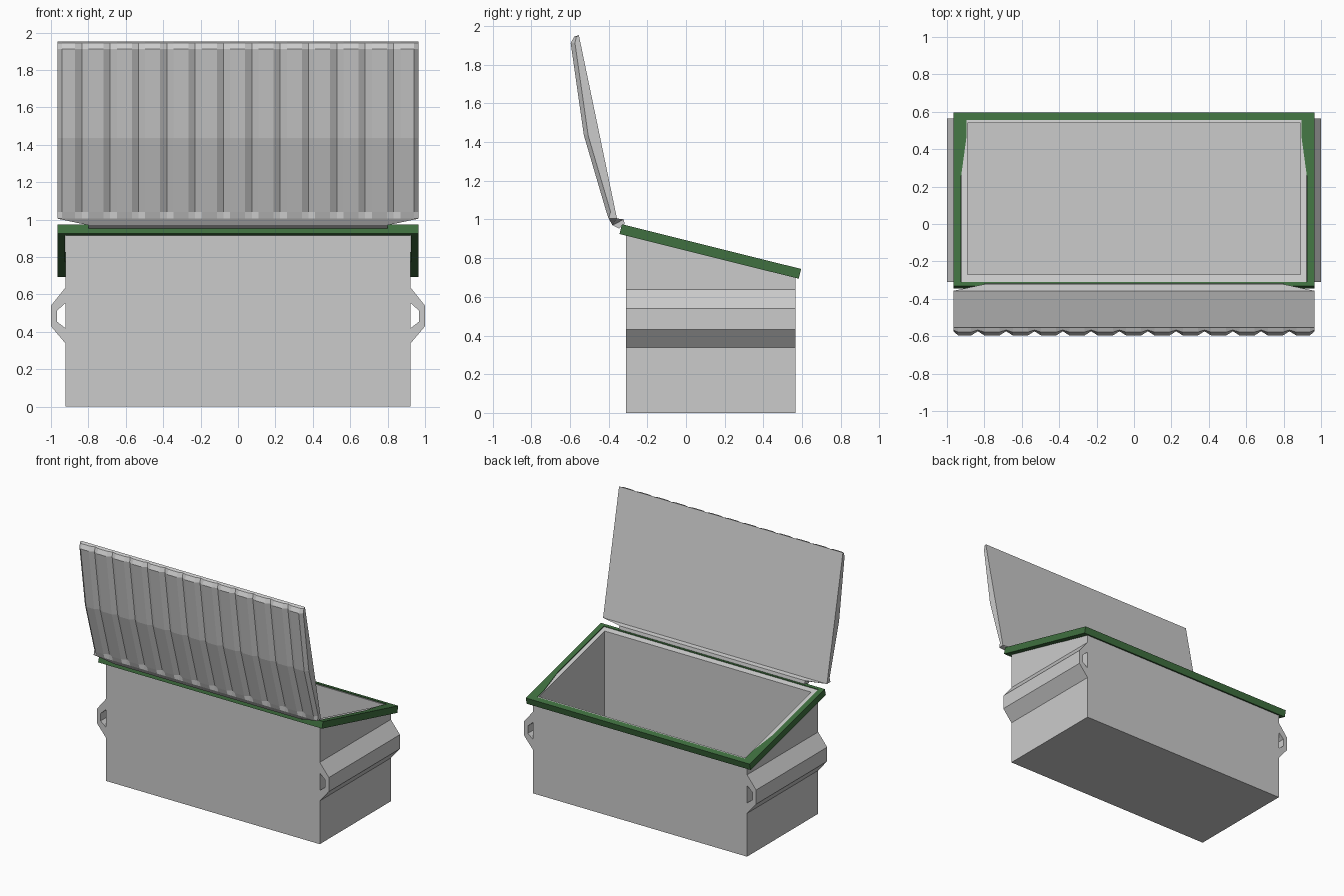
import bpy, bmesh, math

if "Cube" in bpy.data.objects:
    bpy.data.objects.remove(bpy.data.objects["Cube"])

TILT = math.radians(14)


def top_z(y):
    """Height of the sloping rim plane at a given y."""
    return 0.975 - math.tan(TILT) * (y + 0.331)


def make(name, verts, faces, color=None):
    me = bpy.data.meshes.new(name)
    me.from_pydata(verts, [], faces)
    bm = bmesh.new()
    bm.from_mesh(me)
    bmesh.ops.recalc_face_normals(bm, faces=bm.faces)
    bm.to_mesh(me)
    bm.free()
    ob = bpy.data.objects.new(name, me)
    bpy.context.collection.objects.link(ob)
    if color:
        mat = bpy.data.materials.new(name + "_paint")
        mat.diffuse_color = color
        mat.use_nodes = True
        mat.node_tree.nodes["Principled BSDF"].inputs["Base Color"].default_value = mat.diffuse_color
        me.materials.append(mat)
    return ob


def bridge(a, b, n, closed=True):
    """Quads between two rows of n vertices starting at indices a and b."""
    return [(a + i, a + (i + 1) % n, b + (i + 1) % n, b + i)
            for i in range(n if closed else n - 1)]


def rect(x, y0, y1):
    return [(-x, y0), (x, y0), (x, y1), (-x, y1)]


# Open bin body with sloping top edge
outer = rect(0.922, -0.31, 0.565)
inner = rect(0.89, -0.27, 0.54)
v = [(x, y, 0) for x, y in outer]
v += [(x, y, top_z(y) - 0.005) for x, y in outer]
v += [(x, y, top_z(y) - 0.005) for x, y in inner]
v += [(x, y, 0.03) for x, y in inner]
f = bridge(0, 4, 4) + bridge(4, 8, 4) + bridge(8, 12, 4)
f += [(0, 1, 2, 3), (12, 13, 14, 15)]
make("bin_body", v, f)

# Hollow lifting rails on both sides
rail = [(0.92, 0.64), (1.0, 0.54), (1.0, 0.43), (0.92, 0.335),
        (0.92, 0.417), (0.968, 0.455), (0.968, 0.513), (0.92, 0.556)]
for side, s in (("left", -1), ("right", 1)):
    n = len(rail)
    v = [(s * x, y, z) for y in (-0.31, 0.565) for x, z in rail]
    # end caps as quads around the C-shaped section
    f = bridge(0, n, n)
    for o in (0, n):
        f += [(o, o + 1, o + 6, o + 7), (o + 1, o + 2, o + 5, o + 6),
              (o + 2, o + 3, o + 4, o + 5)]
    make(side + "_side_rail", v, f)

# Green sloping rim frame
half_out = [(0.965, -0.331), (0.965, 0.25), (0.965, 0.47), (0.965, 0.595)]
half_in = [(0.925, -0.31), (0.925, 0.25), (0.895, 0.47), (0.895, 0.555)]


def mirrored(half):
    return half + [(-x, y) for x, y in reversed(half)]


out8, in8 = mirrored(half_out), mirrored(half_in)
t = 0.052
v = [(x, y, top_z(y)) for x, y in out8]
v += [(x, y, top_z(y)) for x, y in in8]
v += [(x, y, top_z(y) - t / math.cos(TILT)) for x, y in in8]
v += [(x, y - t * math.sin(TILT), top_z(y) - t * math.cos(TILT)) for x, y in out8]
f = bridge(0, 8, 8) + bridge(8, 16, 8) + bridge(16, 24, 8) + bridge(24, 0, 8)
make("rim_frame", v, f, (0.05, 0.16, 0.05, 1))

# Lid: ribbed outer skin with V grooves, bevelled edge and flat inner face
stations = [(-0.965, 0.022), (-0.94, 0.0)]
for i in range(12):
    c = -0.835 + i * 0.1515
    stations += [(c - 0.036, 0.0), (c, 0.022), (c + 0.036, 0.0)]
stations += [(0.94, 0.0), (0.965, 0.022)]
# rows: y, z, groove strength
rows = [(-0.554, 1.953, 0), (-0.578, 1.945, 0.5), (-0.596, 1.912, 1),
        (-0.528, 1.435, 1), (-0.412, 1.04, 1), (-0.40, 1.005, 0),
        (-0.357, 1.005, 0)]
m = len(stations)
v = [(x, y + d * k, z) for y, z, k in rows for x, d in stations]
f = []
for r in range(len(rows) - 1):
    f += bridge(r * m, (r + 1) * m, m, closed=False)
f.append(tuple(range(m)) + tuple(reversed(range(6 * m, 7 * m))))
for e in (0, m - 1):
    f += [(6 * m + e, r * m + e, (r + 1) * m + e) for r in range(5)]
lid = make("ribbed_lid", v, f)

# Hinge roll along the lid's lower edge, narrowing below the lid corners
roll = [(-0.40, 1.005, 0.965), (-0.38, 0.97, 0.80), (-0.347, 0.953, 0.80),
        (-0.317, 0.975, 0.80), (-0.322, 1.0, 0.80), (-0.357, 1.005, 0.965)]
n = len(roll)
v = [(s * w, y, z) for s in (-1, 1) for y, z, w in roll]
f = bridge(0, n, n)
for o in (0, n):
    f += [(o, o + 1, o + 5), (o + 1, o + 4, o + 5), (o + 1, o + 2, o + 3, o + 4)]
hinge = make("hinge_roll", v, f)

# Soft shading across the shallow bends of the lid
for ob in bpy.context.view_layer.objects:
    ob.select_set(ob == lid)
bpy.context.view_layer.objects.active = lid
bpy.ops.object.shade_smooth_by_angle(angle=math.radians(35))
